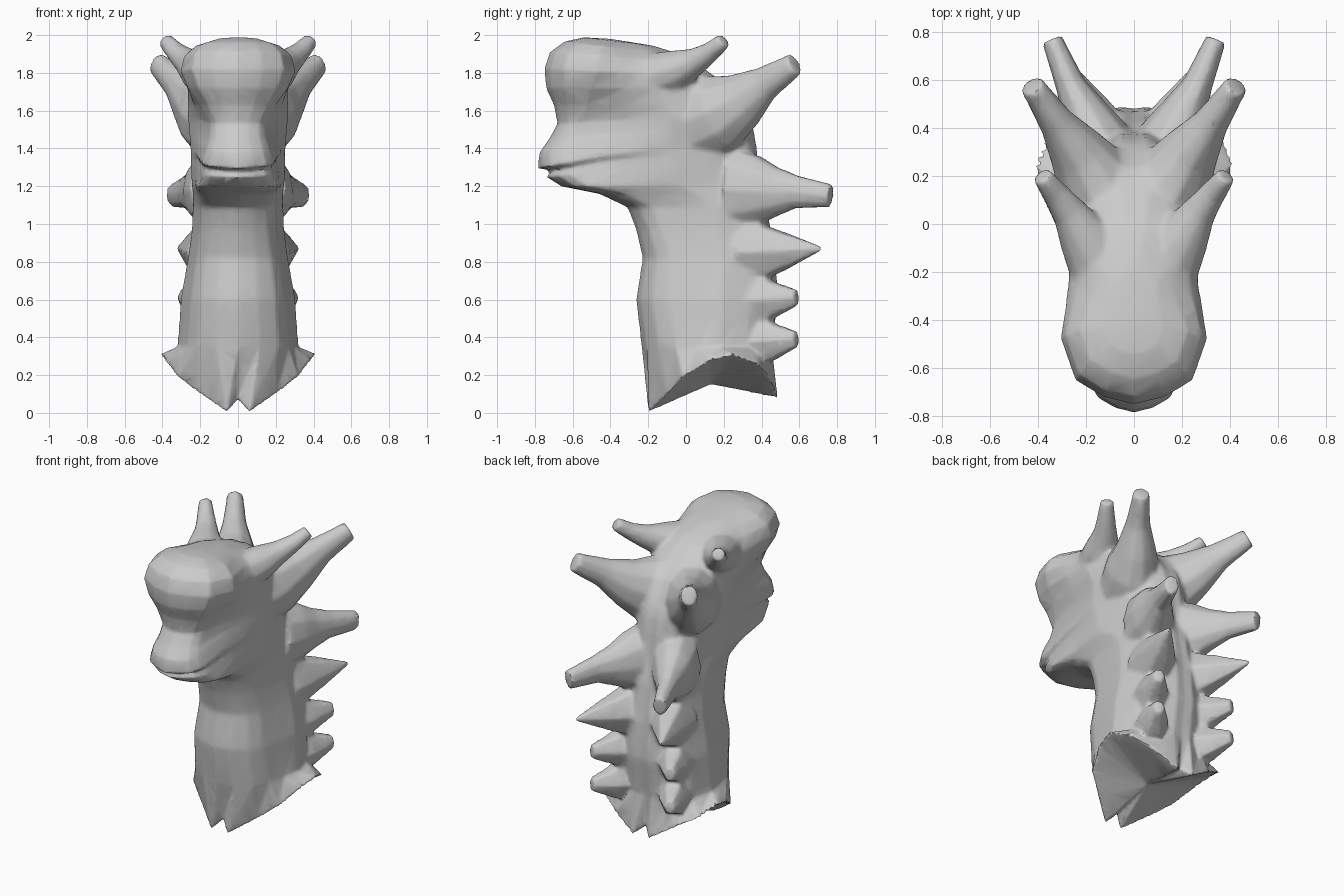
import bpy, bmesh, math
from mathutils import Vector

if "Cube" in bpy.data.objects:
    bpy.data.objects.remove(bpy.data.objects["Cube"])

grey = bpy.data.materials.new("stone_grey")
grey.diffuse_color = (0.6, 0.6, 0.6, 1)
grey.use_nodes = True
grey.node_tree.nodes["Principled BSDF"].inputs["Base Color"].default_value = grey.diffuse_color


def finish(bm, name):
    bmesh.ops.recalc_face_normals(bm, faces=bm.faces)
    me = bpy.data.meshes.new(name)
    bm.to_mesh(me)
    bm.free()
    me.materials.append(grey)
    ob = bpy.data.objects.new(name, me)
    bpy.context.collection.objects.link(ob)
    return ob


def loft(bm, rings):
    loops = [[bm.verts.new(p) for p in r] for r in rings]
    for a, b in zip(loops, loops[1:]):
        n = len(a)
        for i in range(n):
            bm.faces.new((a[i], a[(i + 1) % n], b[(i + 1) % n], b[i]))
    return loops


def fan(bm, loop, point):
    c = bm.verts.new(point)
    for i in range(len(loop)):
        bm.faces.new((loop[i], loop[(i + 1) % len(loop)], c))


def mirrored(half):
    return half + [(-x, y, z) for x, y, z in half[-2:0:-1]]


def section(z, yf, yb, wf, wm, lift):
    """Horizontal slice: rounded front of half width wf, widest wm, narrower back."""
    deep = 0.9 if z > 1.6 else 0.68
    ys = yf + deep * wf
    ym = max(yf + 0.6 * (yb - yf), ys + 0.03)
    half = [(0, yf), (0.42 * wf, yf + 0.1 * wf), (0.8 * wf, yf + 0.33 * wf), (wf, ys),
            ((wf + wm) / 2, (ys + ym) / 2), (wm, ym),
            (0.87 * wm, ym + 0.55 * (yb - ym)), (0.55 * wm, yb - 0.05),
            (0.2 * wm, yb), (0, yb - 0.01)]
    return mirrored([(x, y, z + lift * min(y - yf, 0.5)) for x, y in half])


# Flared rim with a notch at front and back
rim = [(0, -0.16, 0.07), (0.06, -0.2, 0.005), (0.2, -0.1, 0.1), (0.32, -0.02, 0.19),
       (0.39, 0.13, 0.28), (0.415, 0.25, 0.31), (0.36, 0.38, 0.26),
       (0.22, 0.45, 0.18), (0.06, 0.485, 0.08), (0, 0.43, 0.13)]

# Neck and head slices: z, front y, back y, front half width, mid half width, tilt
slices = [
    (0.35, -0.235, 0.455, 0.27, 0.32, 0),
    (0.60, -0.265, 0.49, 0.25, 0.305, 0),
    (0.82, -0.23, 0.475, 0.22, 0.265, 0),
    (0.97, -0.265, 0.45, 0.20, 0.245, 0),
    (1.09, -0.31, 0.43, 0.19, 0.24, 0),
    (1.16, -0.46, 0.41, 0.20, 0.24, 0),
    (1.20, -0.66, 0.40, 0.21, 0.245, 0),
    (1.25, -0.74, 0.39, 0.18, 0.25, 0.10),
    (1.285, -0.71, 0.38, 0.17, 0.25, 0.15),
    (1.295, -0.785, 0.38, 0.19, 0.25, 0.18),
    (1.38, -0.775, 0.37, 0.165, 0.255, 0.12),
    (1.45, -0.725, 0.36, 0.145, 0.26, 0.1),
    (1.53, -0.68, 0.34, 0.145, 0.265, 0.06),
    (1.63, -0.70, 0.30, 0.20, 0.265, 0),
    (1.72, -0.74, 0.24, 0.265, 0.265, 0),
    (1.82, -0.75, 0.13, 0.305, 0.265, -0.04),
    (1.91, -0.72, 0.03, 0.285, 0.235, -0.08),
    (1.965, -0.645, -0.06, 0.225, 0.17, -0.11),
    (1.988, -0.54, -0.17, 0.12, 0.10, -0.12),
]
bm = bmesh.new()
loops = loft(bm, [mirrored(rim)] + [section(*s) for s in slices])
fan(bm, loops[0], (0, 0.13, 0.15))      # underside
fan(bm, loops[-1], (0, -0.4, 1.98))     # crown
body = finish(bm, "horned_bust")
horns = []


def spike_pair(name, path, sides=10, squash=1.0):
    """Tapered horn through (x, y, z, radius) stations, built on both sides."""
    pts = [Vector(p[:3]) for p in path]
    for side, label in ((1, "right"), (-1, "left")):
        rings = []
        for i, p in enumerate(pts):
            d = (pts[min(i + 1, len(pts) - 1)] - pts[max(i - 1, 0)]).normalized()
            u = d.cross(Vector((0, 0, 1))).normalized()
            v = u.cross(d)
            ring = []
            for k in range(sides):
                a = 2 * math.pi * k / sides
                q = p + path[i][3] * (squash * math.cos(a) * u + math.sin(a) * v)
                ring.append((side * q.x, q.y, q.z))
            rings.append(ring)
        bm = bmesh.new()
        loops = loft(bm, rings)
        bm.faces.new(loops[0])
        bm.faces.new(loops[-1])
        horns.append(finish(bm, name + "_" + label))


# Crown horns and large rear horns
spike_pair("crown_horn", [(0.13, -0.22, 1.77, 0.13), (0.2, -0.06, 1.81, 0.115),
                          (0.27, 0.05, 1.86, 0.075), (0.33, 0.13, 1.91, 0.055),
                          (0.383, 0.2, 1.97, 0.04)])
spike_pair("rear_horn", [(0.08, 0.02, 1.52, 0.22), (0.16, 0.18, 1.59, 0.215),
                         (0.235, 0.3, 1.655, 0.155), (0.32, 0.42, 1.745, 0.095),
                         (0.425, 0.575, 1.845, 0.062)], squash=0.8)

# Spikes down the back of the neck
spike_pair("nape_spike", [(0.11, 0.26, 1.18, 0.23), (0.17, 0.38, 1.175, 0.19),
                          (0.215, 0.48, 1.17, 0.135), (0.265, 0.58, 1.17, 0.09),
                          (0.34, 0.765, 1.15, 0.062)], squash=0.7)
spike_pair("upper_neck_spike", [(0.13, 0.32, 0.85, 0.2), (0.2, 0.47, 0.855, 0.135),
                                (0.315, 0.715, 0.87, 0.012)], 6, 0.8)
for name, z in (("middle_neck_spike", 0.6), ("lower_neck_spike", 0.38)):
    spike_pair(name, [(0.16, 0.32, z - 0.01, 0.15), (0.22, 0.45, z, 0.115),
                      (0.29, 0.585, z + 0.01, 0.045)], 6, 0.8)

# Fuse the horns with the body into one skin
for ob in horns + [body]:
    ob.select_set(True)
bpy.context.view_layer.objects.active = body
bpy.ops.object.join()
mod = body.modifiers.new("fuse", 'REMESH')
mod.mode = 'VOXEL'
mod.voxel_size = 0.012
bpy.ops.object.modifier_apply(modifier="fuse")

# Soften only the area where the horns grow out of the neck
group = body.vertex_groups.new(name="horn_roots")
group.add([v.index for v in body.data.vertices
           if v.co.z > 0.4 and -0.3 < v.co.y < 0.52
           and not (v.co.z > 1.9 and v.co.y > 0.1)], 1.0, 'REPLACE')
mod = body.modifiers.new("soften", 'SMOOTH')
mod.vertex_group = "horn_roots"
mod.factor = 0.5
mod.iterations = 14
bpy.ops.object.modifier_apply(modifier="soften")
mod = body.modifiers.new("simplify", 'DECIMATE')
mod.ratio = 0.15
bpy.ops.object.modifier_apply(modifier="simplify")
body.data.materials.clear()
body.data.materials.append(grey)
bpy.ops.object.shade_smooth_by_angle(angle=math.radians(50))
